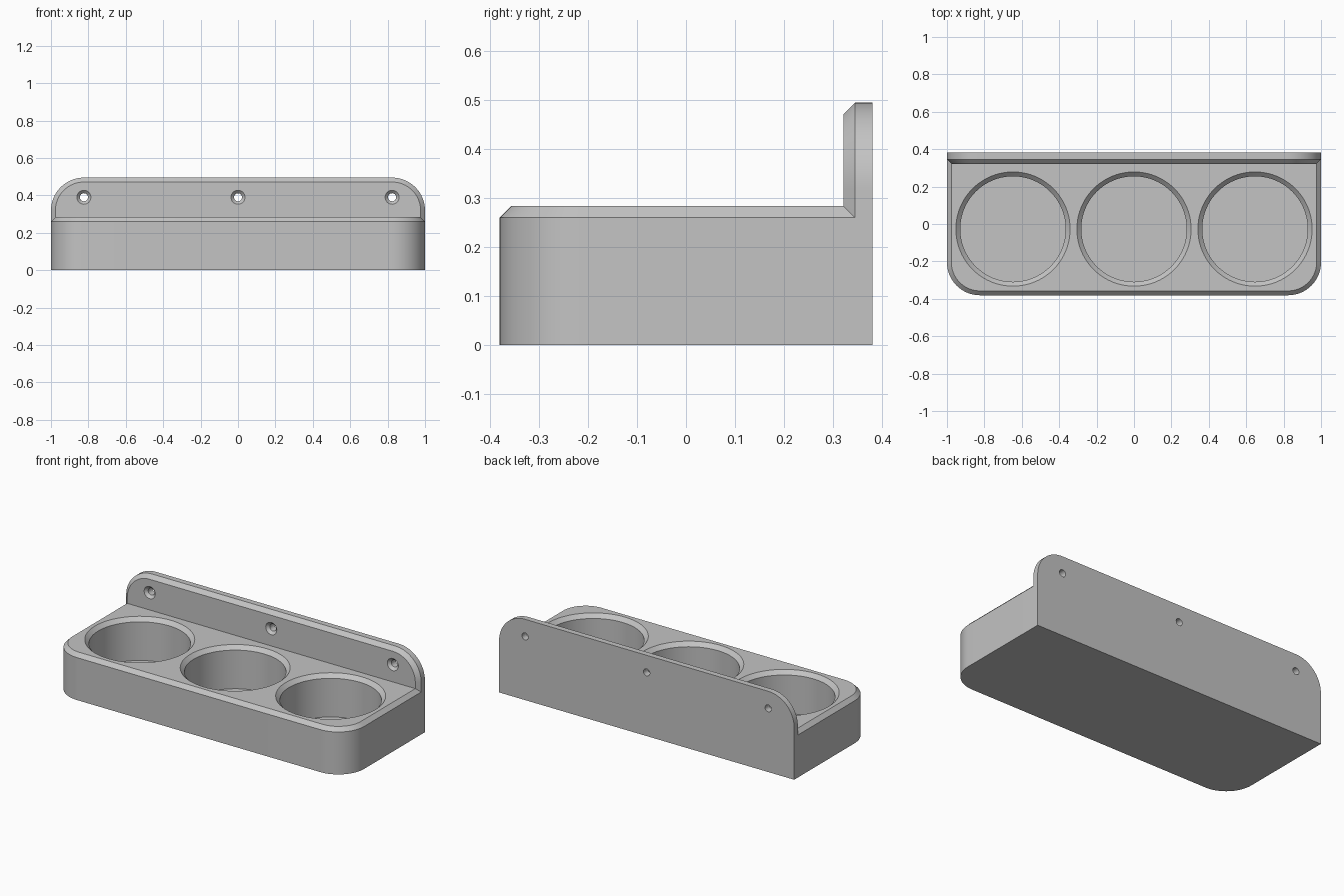
import bpy, bmesh, math
from mathutils import Vector

if "Cube" in bpy.data.objects:
    bpy.data.objects.remove(bpy.data.objects["Cube"])

BACK = 0.381      # y of the rear face
BEVEL = 0.0235    # chamfer width
RADIUS = 0.176    # rounded corner radius

grey = bpy.data.materials.new("plain_grey")
grey.diffuse_color = (0.55, 0.55, 0.55, 1)
grey.use_nodes = True
grey.node_tree.nodes["Principled BSDF"].inputs["Base Color"].default_value = grey.diffuse_color


def skin(name, rings):
    """Closed solid through a list of equal-length point rings."""
    bm = bmesh.new()
    loops = [[bm.verts.new(p) for p in ring] for ring in rings]
    n = len(loops[0])
    for a, b in zip(loops, loops[1:]):
        for i in range(n):
            j = (i + 1) % n
            bm.faces.new((a[i], a[j], b[j], b[i]))
    bm.faces.new(loops[0])
    bm.faces.new(loops[-1])
    bmesh.ops.recalc_face_normals(bm, faces=bm.faces)
    mesh = bpy.data.meshes.new(name)
    bm.to_mesh(mesh)
    bm.free()
    mesh.materials.append(grey)
    ob = bpy.data.objects.new(name, mesh)
    bpy.context.collection.objects.link(ob)
    return ob


def outline(length, inset, steps=16):
    """Square at one end, two rounded corners at the other."""
    r = RADIUS - inset
    arc = []
    for i in range(steps + 1):
        a = math.pi / 2 * i / steps
        arc.append((1 - RADIUS + r * math.cos(a), length - RADIUS + r * math.sin(a)))
    half = [(1 - inset, 0)] + arc
    return half + [(-x, t) for x, t in reversed(half)]


def lathe(name, profile, centre, axis, sides):
    """Turned solid from (radius, distance along axis) pairs."""
    rot = Vector((0, 0, 1)).rotation_difference(Vector(axis))
    rings = []
    for r, d in profile:
        ring = []
        for i in range(sides):
            a = 2 * math.pi * i / sides
            ring.append(Vector(centre) + rot @ Vector((r * math.cos(a), r * math.sin(a), d)))
        rings.append(ring)
    return skin(name, rings)


def boolean(target, tool, operation):
    mod = target.modifiers.new(operation.lower(), 'BOOLEAN')
    mod.operation = operation
    mod.solver = 'EXACT'
    mod.object = tool
    bpy.context.view_layer.objects.active = target
    bpy.ops.object.modifier_apply(modifier=mod.name)
    bpy.data.objects.remove(tool, do_unlink=True)


# Tray block: rounded front corners, chamfered top rim
holder = skin("holder_body", [
    [(x, BACK - t, z) for x, t in outline(2 * BACK, inset)]
    for z, inset in ((0, 0), (0.26, 0), (0.2835, BEVEL))])

# Wall plate: rounded top corners, chamfered front rim
plate = skin("wall_plate", [
    [(x, BACK - depth, z) for x, z in outline(0.495, inset)]
    for depth, inset in ((0, 0), (0.0355, 0), (0.059, BEVEL))])
boolean(holder, plate, 'UNION')

# Three blind round pockets with chamfered mouths
for x in (-0.647, 0, 0.647):
    cup = lathe("pocket_cutter",
                [(0.282, 0.0235), (0.282, 0.26), (0.3155, 0.2935)],
                (x, -0.027, 0), (0, 0, 1), 80)
    boolean(holder, cup, 'DIFFERENCE')

# Three countersunk screw holes through the plate
for x in (-0.824, 0, 0.824):
    screw = lathe("screw_cutter",
                  [(0.0215, -0.02), (0.0215, 0.043), (0.0475, 0.069)],
                  (x, BACK, 0.39), (0, -1, 0), 32)
    boolean(holder, screw, 'DIFFERENCE')

# Smooth curved walls, crisp chamfer edges
bpy.ops.object.select_all(action='DESELECT')
holder.select_set(True)
bpy.context.view_layer.objects.active = holder
bpy.ops.object.shade_smooth_by_angle(angle=math.radians(30))
